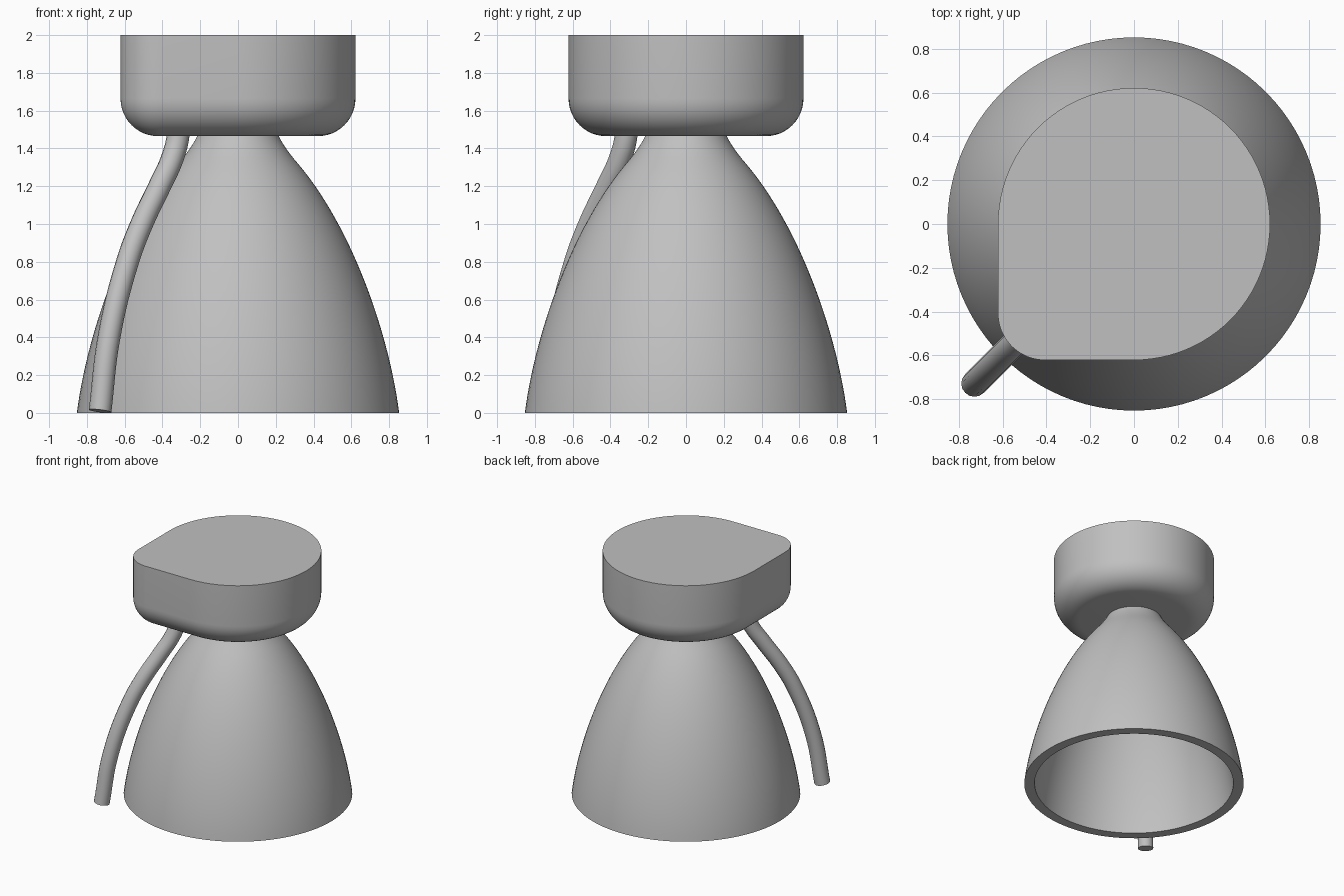
import bpy, bmesh, math
from mathutils import Vector
from mathutils.geometry import interpolate_bezier

cube = bpy.data.objects.get("Cube")
if cube:
    bpy.data.objects.remove(cube, do_unlink=True)

grey = bpy.data.materials.new("light grey metal")
grey.use_nodes = True
colour = (0.53, 0.53, 0.53, 1)
grey.diffuse_color = colour
grey.node_tree.nodes["Principled BSDF"].inputs["Base Color"].default_value = colour


def finish(obj, angle=35):
    obj.data.materials.clear()
    obj.data.materials.append(grey)
    bpy.ops.object.select_all(action='DESELECT')
    obj.select_set(True)
    bpy.context.view_layer.objects.active = obj
    bpy.ops.object.shade_smooth_by_angle(angle=math.radians(angle))


def loft(name, loops, cyclic=False):
    """Skin a stack of closed loops; cap both ends unless cyclic."""
    bm = bmesh.new()
    rings = [[bm.verts.new(p) for p in loop] for loop in loops]
    n = len(rings[0])
    pairs = list(zip(rings, rings[1:]))
    if cyclic:
        pairs.append((rings[-1], rings[0]))
    else:
        bm.faces.new(rings[0])
        bm.faces.new(rings[-1])
    for a, b in pairs:
        for i in range(n):
            j = (i + 1) % n
            bm.faces.new((a[i], a[j], b[j], b[i]))
    bmesh.ops.recalc_face_normals(bm, faces=bm.faces[:])
    mesh = bpy.data.meshes.new(name)
    bm.to_mesh(mesh)
    bm.free()
    obj = bpy.data.objects.new(name, mesh)
    bpy.context.collection.objects.link(obj)
    finish(obj)
    return obj


def arc(cx, cy, r, start, end, steps, z):
    angles = [math.radians(start + (end - start) * i / steps) for i in range(steps + 1)]
    return [Vector((cx + r * math.cos(a), cy + r * math.sin(a), z)) for a in angles]


def bezier(p0, h0, h1, p1, steps):
    return [v.xy for v in interpolate_bezier(*[Vector((*p, 0)) for p in (p0, h0, h1, p1)], steps)]


# Nozzle bell: flared outer wall, narrow neck and an inner wall of even thickness
flare = bezier((0.853, 0), (0.80, 0.42), (0.60, 1.0), (0.30, 1.34), 28)
neck = bezier((0.30, 1.34), (0.235, 1.42), (0.20, 1.48), (0.19, 1.55), 10)
outer = flare + neck[1:] + [Vector((0.19, 1.95))]
inner = [Vector((p.x - 0.08 + 0.03 * min(1, p.y / 1.4), p.y)) for p in outer]
profile = outer + inner[::-1]
loft("nozzle_bell", [arc(0, 0, p.x, 0, 360, 96, p.y)[:-1] for p in profile], cyclic=True)

# Housing: round block with one rounded square corner and a filleted underside
RADIUS, CORNER, FILLET = 0.622, 0.215, 0.2
BASE, TOP = 1.465, 2.0


def housing_loop(inset, z):
    c = CORNER - RADIUS
    return (arc(0, 0, RADIUS - inset, -90, 180, 72, z)
            + arc(c, c, CORNER - inset, 180, 270, 20, z))


levels = []
for i in range(13):
    a = math.pi / 2 * i / 12
    levels.append((FILLET * (1 - math.sin(a)), BASE + FILLET * (1 - math.cos(a))))
levels.append((0, TOP))
loft("housing", [housing_loop(d, z) for d, z in levels])

# Exhaust pipe: bent tube lying in the diagonal plane through the square corner
path = [(0.73, 0.01), (0.683, 0.4), (0.585, 0.8), (0.51, 1.0),
        (0.415, 1.2), (0.347, 1.35), (0.317, 1.47), (0.315, 1.6)]
curve = bpy.data.curves.new("exhaust_pipe", 'CURVE')
curve.dimensions = '3D'
curve.bevel_depth = 0.06
curve.bevel_resolution = 6
curve.use_fill_caps = True
curve.resolution_u = 8
spline = curve.splines.new('BEZIER')
spline.bezier_points.add(len(path) - 1)
for point, (d, z) in zip(spline.bezier_points, path):
    point.co = (-d, -d, z)
    point.handle_left_type = point.handle_right_type = 'AUTO'
pipe = bpy.data.objects.new("exhaust_pipe", curve)
bpy.context.collection.objects.link(pipe)
bpy.ops.object.select_all(action='DESELECT')
pipe.select_set(True)
bpy.context.view_layer.objects.active = pipe
bpy.ops.object.convert(target='MESH')
finish(bpy.context.view_layer.objects.active, 40)
